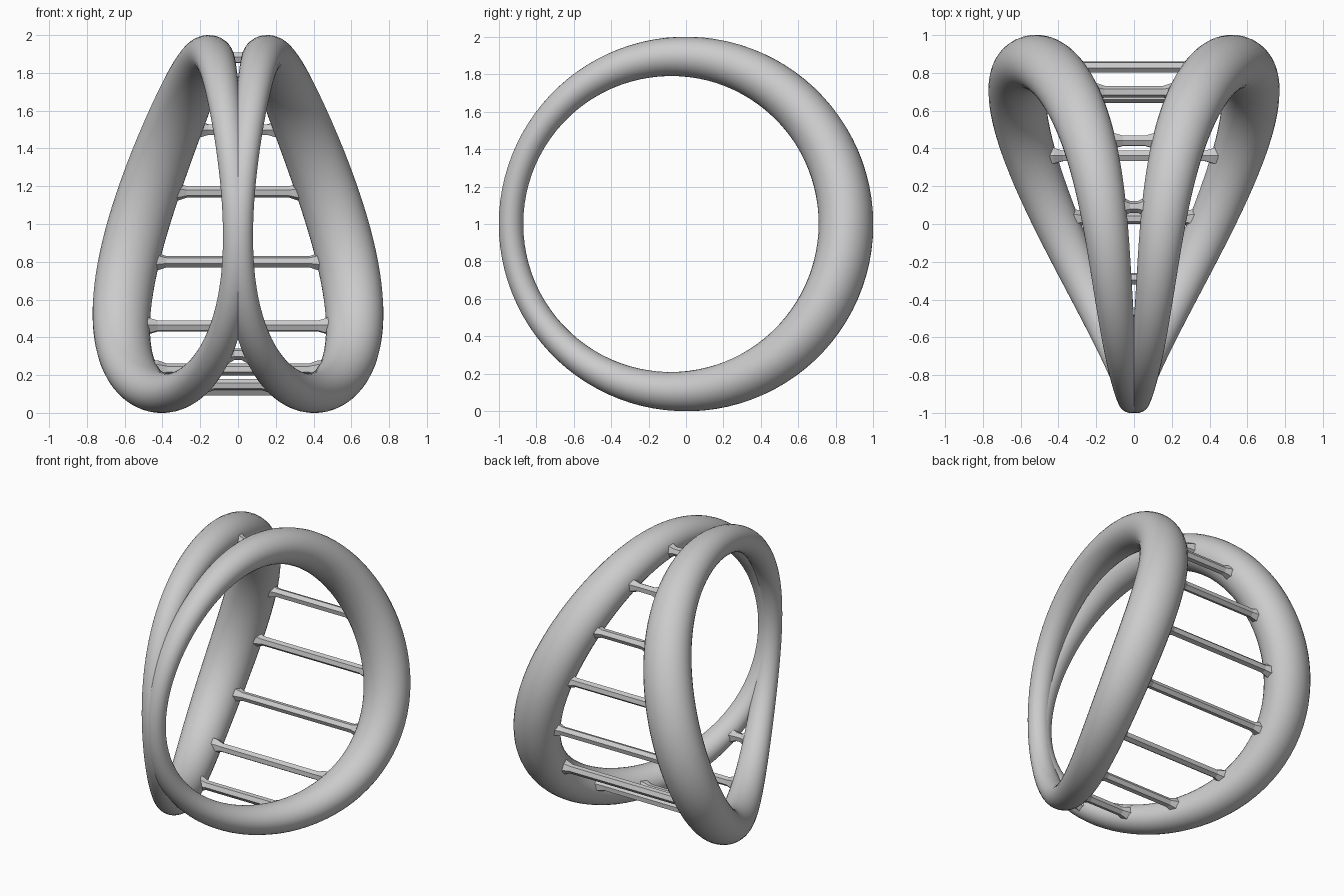
import bpy, bmesh, math
from mathutils import Vector

if "Cube" in bpy.data.objects:
    bpy.data.objects.remove(bpy.data.objects["Cube"])

grey = bpy.data.materials.new("plain grey")
grey.diffuse_color = (0.6, 0.6, 0.6, 1)
grey.use_nodes = True
grey.node_tree.nodes["Principled BSDF"].inputs["Base Color"].default_value = grey.diffuse_color

CY, CZ, R = -0.04, 1.005, 0.895   # centreline circle as seen from the side
WIDE = 1.12                       # sideways stretch of the tube section


# Centreline of the right ring: a tilted circle with a slight twist
def path(a):
    y, z = CY + R * math.cos(a), CZ + R * math.sin(a)
    x = 0.28 + 0.29 * y - 0.135 * (z - 1) - 0.072 * math.sin(2 * a)
    return Vector((x, y, z))


# Tube is thin at the front and thick at the back
def tube_radius(a):
    return 0.105 + 0.04 * math.cos(a)


def add_mesh(name, verts, faces, smooth):
    me = bpy.data.meshes.new(name)
    bm = bmesh.new()
    vs = [bm.verts.new(v) for v in verts]
    for f in faces:
        bm.faces.new([vs[i] for i in f]).smooth = smooth
    bmesh.ops.recalc_face_normals(bm, faces=bm.faces)
    bm.to_mesh(me)
    bm.free()
    me.materials.append(grey)
    ob = bpy.data.objects.new(name, me)
    bpy.context.collection.objects.link(ob)
    return ob


def fit(values, lo, hi):
    a, b = min(values), max(values)
    return [lo + (v - a) * (hi - lo) / (b - a) for v in values]


# Ring with an oval section swept along the centreline
def ring(name, side, n=96, m=32):
    verts, faces = [], []
    centre = Vector((0.27, CY, CZ))
    for i in range(n):
        a = 2 * math.pi * i / n
        c, t = path(a), tube_radius(a)
        tangent = (path(a + 0.01) - path(a - 0.01)).normalized()
        u = c - centre
        u = (u - tangent * u.dot(tangent)).normalized()
        w = tangent.cross(u)
        for j in range(m):
            s = 2 * math.pi * j / m
            verts.append(c + u * t * math.cos(s) + w * WIDE * t * math.sin(s))
            k, q = (i + 1) % n, (j + 1) % m
            faces.append((i * m + j, k * m + j, k * m + q, i * m + q))
    ys = fit([v.y for v in verts], -1, 1)
    zs = fit([v.z for v in verts], 0, 2)
    return add_mesh(name, [(side * v.x, y, z) for v, y, z in zip(verts, ys, zs)], faces, True)


# Crossbar with faceted sides and small flares where it meets the rings
def crossbar(name, y, z, sides=6):
    a = math.atan2(z - CZ, y - CY)
    x = path(a).x
    gap = max(x - WIDE * tube_radius(a), 0.03)
    flare = min(0.04, gap * 0.5)
    half = [(gap - flare, 0.031), (gap + 0.01, 0.048), (max(x, gap + 0.02), 0.048)]
    profile = [(-p, r) for p, r in reversed(half)] + half
    verts, faces = [], []
    for px, r in profile:
        for j in range(sides):
            s = a + 2 * math.pi * (j + 0.5) / sides
            verts.append((px, y + r * math.cos(s), z + r * math.sin(s)))
    for i in range(len(profile) - 1):
        for j in range(sides):
            q = (j + 1) % sides
            faces.append((i * sides + j, i * sides + q, (i + 1) * sides + q, (i + 1) * sides + j))
    last = (len(profile) - 1) * sides
    faces += [tuple(range(sides)), tuple(range(last, last + sides))]
    add_mesh(name, verts, faces, False)


ring("right_ring", 1)
ring("left_ring", -1)

# Crossbars, spaced evenly around the back of the rings
spots = [(0.09, 1.88), (0.44, 1.75), (0.70, 1.50), (0.83, 1.17), (0.83, 0.80),
         (0.67, 0.46), (0.36, 0.23), (0.03, 0.12), (-0.29, 0.15), (-0.60, 0.31)]
for i, (y, z) in enumerate(spots):
    crossbar(f"crossbar_{i + 1}", y, z)
